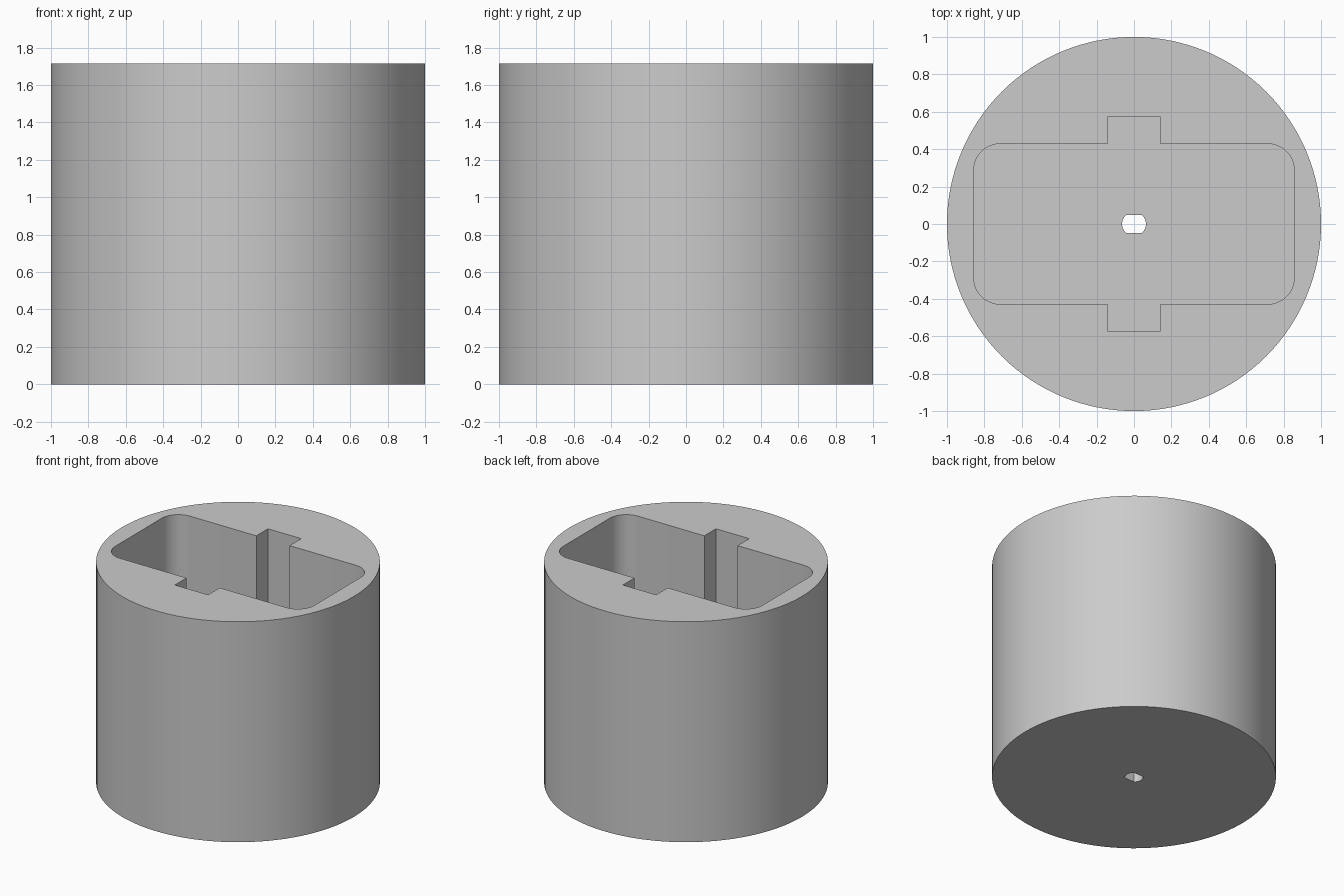
import bpy, bmesh, math

HEIGHT, FLOOR = 1.714, 0.143

cube = bpy.data.objects.get("Cube")
if cube:
    bpy.data.objects.remove(cube)

grey = bpy.data.materials.new("plain grey")
grey.use_nodes = True
grey.diffuse_color = (0.6, 0.6, 0.6, 1)
grey.node_tree.nodes["Principled BSDF"].inputs["Base Color"].default_value = (0.6, 0.6, 0.6, 1)


def arc(cx, cy, r, start, end, steps):
    """Points along an arc, angles in degrees."""
    angles = [math.radians(start + (end - start) * i / steps) for i in range(steps + 1)]
    return [(cx + r * math.cos(a), cy + r * math.sin(a)) for a in angles]


def prism(name, outline, z0, z1):
    """Extrude a closed outline straight up."""
    bm = bmesh.new()
    base = bm.faces.new([bm.verts.new((x, y, z0)) for x, y in outline])
    top = bmesh.ops.extrude_face_region(bm, geom=[base])["geom"]
    bmesh.ops.translate(bm, vec=(0, 0, z1 - z0),
                        verts=[v for v in top if isinstance(v, bmesh.types.BMVert)])
    bmesh.ops.recalc_face_normals(bm, faces=bm.faces)
    mesh = bpy.data.meshes.new(name)
    bm.to_mesh(mesh)
    bm.free()
    mesh.materials.append(grey)
    obj = bpy.data.objects.new(name, mesh)
    bpy.context.collection.objects.link(obj)
    return obj


def half_turn(points):
    """Complete an outline with its copy turned by 180 degrees."""
    return points + [(-x, -y) for x, y in points]


# Round body
body = prism("round_body", arc(0, 0, 1, 0, 360, 128)[:-1], 0, HEIGHT)

# Rounded pocket with a square notch in each long side
hx, hy, r, notch = 0.857, 0.429, 0.143, 0.143
pocket = half_turn(arc(hx - r, hy - r, r, 0, 90, 12)
                   + [(notch, hy), (notch, hy + 0.143), (-notch, hy + 0.143), (-notch, hy)]
                   + arc(r - hx, hy - r, r, 90, 180, 12))

# Shaft hole with two flats
hole_r, flat = 0.064, 0.048
a = math.degrees(math.asin(flat / hole_r))
hole = half_turn(arc(0, 0, hole_r, -a, a, 12))

cutters = [prism("pocket_cutter", pocket, FLOOR, HEIGHT + 0.2),
           prism("shaft_hole_cutter", hole, -0.2, FLOOR + 0.2)]

for cutter in cutters:
    cutter.hide_render = True
    cutter.hide_set(True)
    cut = body.modifiers.new(cutter.name, "BOOLEAN")
    cut.operation, cut.solver, cut.object = "DIFFERENCE", "EXACT", cutter

# Bake the cuts, then drop the cutters
depsgraph = bpy.context.evaluated_depsgraph_get()
cut_mesh = bpy.data.meshes.new_from_object(body.evaluated_get(depsgraph))
body.modifiers.clear()
body.data = cut_mesh
for cutter in cutters:
    bpy.data.objects.remove(cutter)

# Smooth round walls, sharp edges
bpy.ops.object.select_all(action="DESELECT")
body.select_set(True)
bpy.context.view_layer.objects.active = body
bpy.ops.object.shade_smooth_by_angle(angle=math.radians(30))
